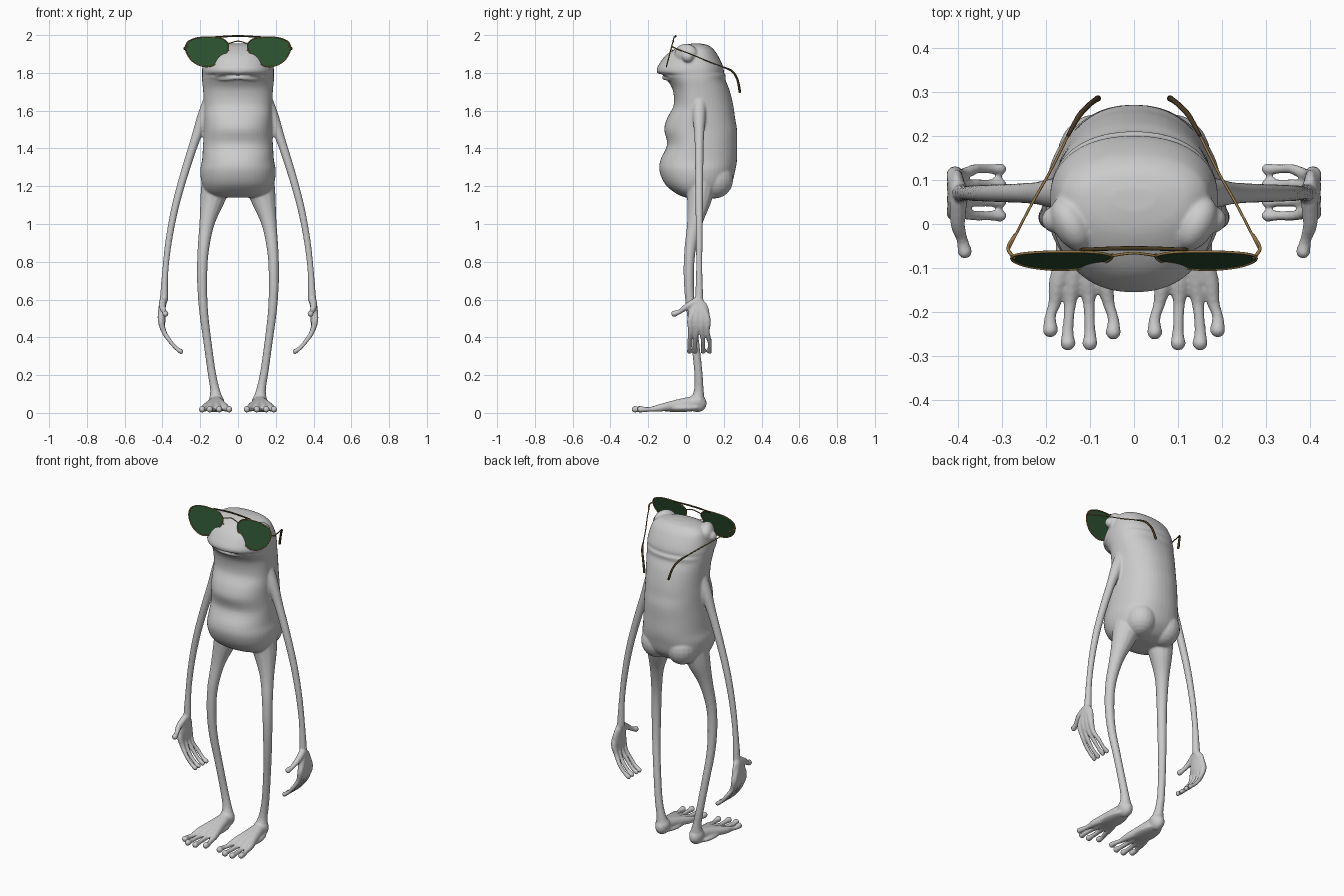
import bpy, bmesh, math
from mathutils import Vector, Matrix

cube = bpy.data.objects.get("Cube")
if cube:
    bpy.data.objects.remove(cube, do_unlink=True)


def material(name, rgb):
    m = bpy.data.materials.new(name)
    m.use_nodes = True
    m.diffuse_color = (*rgb, 1)
    m.node_tree.nodes["Principled BSDF"].inputs["Base Color"].default_value = (*rgb, 1)
    return m


SKIN = material("grey_skin", (.6, .6, .6))
LENS = material("dark_green_lens", (.025, .08, .03))
GOLD = material("gold_wire", (.3, .18, .06))
TIP = material("dark_brown_tip", (.06, .04, .015))


def smooth_path(points, steps=6, closed=False):
    """Spline through points of any dimension."""
    p = [Vector(q) for q in points]
    n = len(p)
    pick = (lambda i: p[i % n]) if closed else (lambda i: p[max(0, min(n - 1, i))])
    out = []
    for i in range(n if closed else n - 1):
        a, b, c, d = (pick(i + k) for k in (-1, 0, 1, 2))
        for s in range(steps):
            t = s / steps
            out.append(b + (c - a) * (t / 2) + (a * 2 - b * 5 + c * 4 - d) * (t * t / 2)
                       + (b * 3 - a - c * 3 + d) * (t ** 3 / 2))
    return out if closed else out + [p[-1]]


def loft(bm, rings, closed=False):
    rows = [[bm.verts.new(v) for v in r] for r in rings]
    n = len(rows[0])
    for a, b in zip(rows, rows[1:] + ([rows[0]] if closed else [])):
        for i in range(n):
            j = (i + 1) % n
            bm.faces.new((a[i], a[j], b[j], b[i]))
    if not closed:
        bm.faces.new(rows[0][::-1])
        bm.faces.new(rows[-1])


def tube(bm, points, side=1, sides=14, steps=6, closed=False, ball=True):
    """Round limb through (x, y, z, radius) points, mirrored when side is -1."""
    path = smooth_path([(side * x, y, z, r) for x, y, z, r in points], steps, closed)
    n = len(path)
    rings, quat, last = [], None, None
    for i, p in enumerate(path):
        if closed:
            d = path[(i + 1) % n].xyz - path[i - 1].xyz
        else:
            d = path[min(i + 1, n - 1)].xyz - path[max(i - 1, 0)].xyz
        quat = last.rotation_difference(d) @ quat if quat else d.to_track_quat('Z', 'Y')
        last = d
        angles = [math.tau * k / sides for k in range(sides)]
        rings.append([p.xyz + quat @ Vector((math.cos(a), math.sin(a), 0)) * p.w for a in angles])
    loft(bm, rings, closed)
    if ball:
        for p in (path[0], path[-1]):
            blob(bm, p.xyz, (p.w,) * 3)


def blob(bm, centre, radii, turn=0):
    m = Matrix.Translation(centre) @ Matrix.Rotation(turn, 4, 'Z') @ Matrix.Diagonal((*radii, 1))
    bmesh.ops.create_uvsphere(bm, u_segments=20, v_segments=12, radius=1, matrix=m)


def finish(bm, name, mat):
    bmesh.ops.recalc_face_normals(bm, faces=bm.faces)
    for f in bm.faces:
        f.smooth = True
    me = bpy.data.meshes.new(name)
    bm.to_mesh(me)
    bm.free()
    me.materials.append(mat)
    ob = bpy.data.objects.new(name, me)
    bpy.context.collection.objects.link(ob)
    return ob


# Torso and head: height, half width, front y, back y
profile = [
    (1.14, .1, .0, .13), (1.16, .16, -.05, .19), (1.21, .19, -.11, .24),
    (1.28, .2, -.14, .26), (1.34, .19, -.135, .27), (1.42, .185, -.1, .27),
    (1.5, .18, -.115, .27), (1.56, .18, -.1, .26), (1.63, .18, -.065, .25),
    (1.71, .185, -.07, .23), (1.76, .19, -.1, .21), (1.78, .19, -.12, .21),
    (1.79, .19, -.12, .21), (1.8, .19, -.15, .2), (1.82, .19, -.155, .2),
    (1.85, .185, -.14, .19), (1.89, .175, -.11, .17), (1.92, .16, -.07, .15),
    (1.945, .12, -.02, .12), (1.955, .05, .03, .08)]
body = bmesh.new()
MID = .06


def section(z, w, front, back, power=.9):
    ring = []
    for k in range(48):
        a = math.tau * k / 48
        c, s = math.cos(a), math.sin(a)
        depth = back - MID if s > 0 else MID - front
        ring.append((w * math.copysign(abs(c) ** power, c),
                     MID + depth * math.copysign(abs(s) ** power, s), z))
    return ring


loft(body, [section(*p) for p in smooth_path(profile, 4)])

# Lips
for z, y, r in ((1.805, -.142, .011), (1.775, -.115, .012)):
    tube(body, [(-.13, -.065, 1.775, .007), (-.08, y + .025, z - .005, r), (0, y, z, r),
                (.08, y + .025, z - .005, r), (.13, -.065, 1.775, .007)])

for s in (1, -1):
    # Eyelids, eyeballs and buttocks
    blob(body, (s * .142, 0, 1.9), (.042, .066, .054), s * -.5)
    blob(body, (s * .18, .01, 1.885), (.03, .03, .03))
    blob(body, (s * .085, .15, 1.235), (.09, .1, .1))
    # Leg
    tube(body, [(.11, .08, 1.23, .085), (.135, .07, 1.13, .066), (.165, .045, 1, .04),
                (.185, .02, .85, .03), (.19, .015, .7, .027), (.183, .025, .55, .024),
                (.165, .045, .4, .022), (.14, .065, .22, .022), (.122, .068, .12, .026),
                (.115, .06, .06, .042)], s)
    # Foot with four toes
    blob(body, (s * .115, .06, .05), (.038, .05, .046))
    blob(body, (s * .12, -.04, .026), (.06, .12, .022))
    for base, tip, end in ((.068, .047, -.245), (.105, .1, -.27), (.14, .15, -.27), (.172, .19, -.24)):
        tube(body, [(.115, .045, .055, .036), ((base + .115) / 2, -.05, .042, .028),
                    (base, -.13, .028, .021), ((base + tip) / 2, -.18, .02, .014),
                    (tip, end + .03, .018, .013), (tip, end, .019, .018)], s)
    # Arm
    tube(body, [(.15, .07, 1.64, .04), (.185, .07, 1.56, .034), (.225, .07, 1.45, .025),
                (.28, .07, 1.28, .022), (.33, .07, 1.1, .02), (.365, .07, .92, .018),
                (.385, .07, .75, .017), (.392, .07, .6, .022)], s)
    # Hand with four fingers and a thumb
    blob(body, (s * .402, .068, .52), (.02, .058, .085))
    for base, tip in ((.025, .018), (.055, .05), (.085, .09), (.112, .125)):
        tube(body, [(.395, .068, .6, .02), (.408, base, .5, .018), (.392, base, .43, .014),
                    (.36, tip, .38, .0115), (.33, tip, .345, .011), (.302, tip, .325, .0135)], s)
    tube(body, [(.398, .05, .59, .02), (.4, .0, .56, .017), (.39, -.035, .535, .013),
                (.384, -.062, .525, .017)], s)

skin = finish(body, "creature_body", SKIN)
remesh = skin.modifiers.new("fuse", 'REMESH')
remesh.mode = 'VOXEL'
remesh.voxel_size = .0058
remesh.use_smooth_shade = True
relax = skin.modifiers.new("relax", 'SMOOTH')
relax.factor = .5
relax.iterations = 5


# Sunglasses
def tilt(z):
    return -.063 - (1.99 - z) * .26


def wire(name, points, side=1, mat=GOLD, closed=False):
    bm = bmesh.new()
    tube(bm, points, side, sides=8, steps=5, closed=closed, ball=not closed)
    finish(bm, name, mat)


outline = [(.05, 1.95), (.085, 1.982), (.15, 1.99), (.22, 1.985), (.268, 1.962), (.277, 1.92),
           (.25, 1.87), (.205, 1.84), (.155, 1.833), (.105, 1.855), (.065, 1.9)]
for s, label in ((1, "left"), (-1, "right")):
    # Lens with its rim
    bm = bmesh.new()
    bm.faces.new([bm.verts.new((s * x, tilt(z), z)) for x, z in smooth_path(outline, 5, True)])
    finish(bm, label + "_lens", LENS)
    wire(label + "_rim", [(x, tilt(z), z, .003) for x, z in outline], s, closed=True)
    # Hinge, temple, ear tip and nose pad
    wire(label + "_hinge", [(.272, tilt(1.94), 1.94, .004), (.286, -.055, 1.93, .004),
                            (.27, -.025, 1.917, .004)], s)
    wire(label + "_temple", [(.284, -.055, 1.93, .003), (.235, .04, 1.893, .003),
                             (.19, .12, 1.86, .003), (.15, .2, 1.83, .003)], s)
    wire(label + "_ear_tip", [(.15, .2, 1.83, .004), (.125, .245, 1.808, .006),
                              (.1, .272, 1.765, .006), (.082, .285, 1.7, .007)], s, TIP)
    wire(label + "_nose_pad", [(.055, tilt(1.92), 1.92, .002), (.05, -.07, 1.92, .002),
                               (.047, -.065, 1.905, .005)], s)

# Double bridge
wire("brow_bar", [(-.12, -.058, 1.99, .004), (0, -.055, 1.995, .005), (.12, -.058, 1.99, .004)], mat=TIP)
wire("nose_bridge", [(-.05, tilt(1.955), 1.955, .003), (0, -.066, 1.968, .003),
                     (.05, tilt(1.955), 1.955, .003)])
